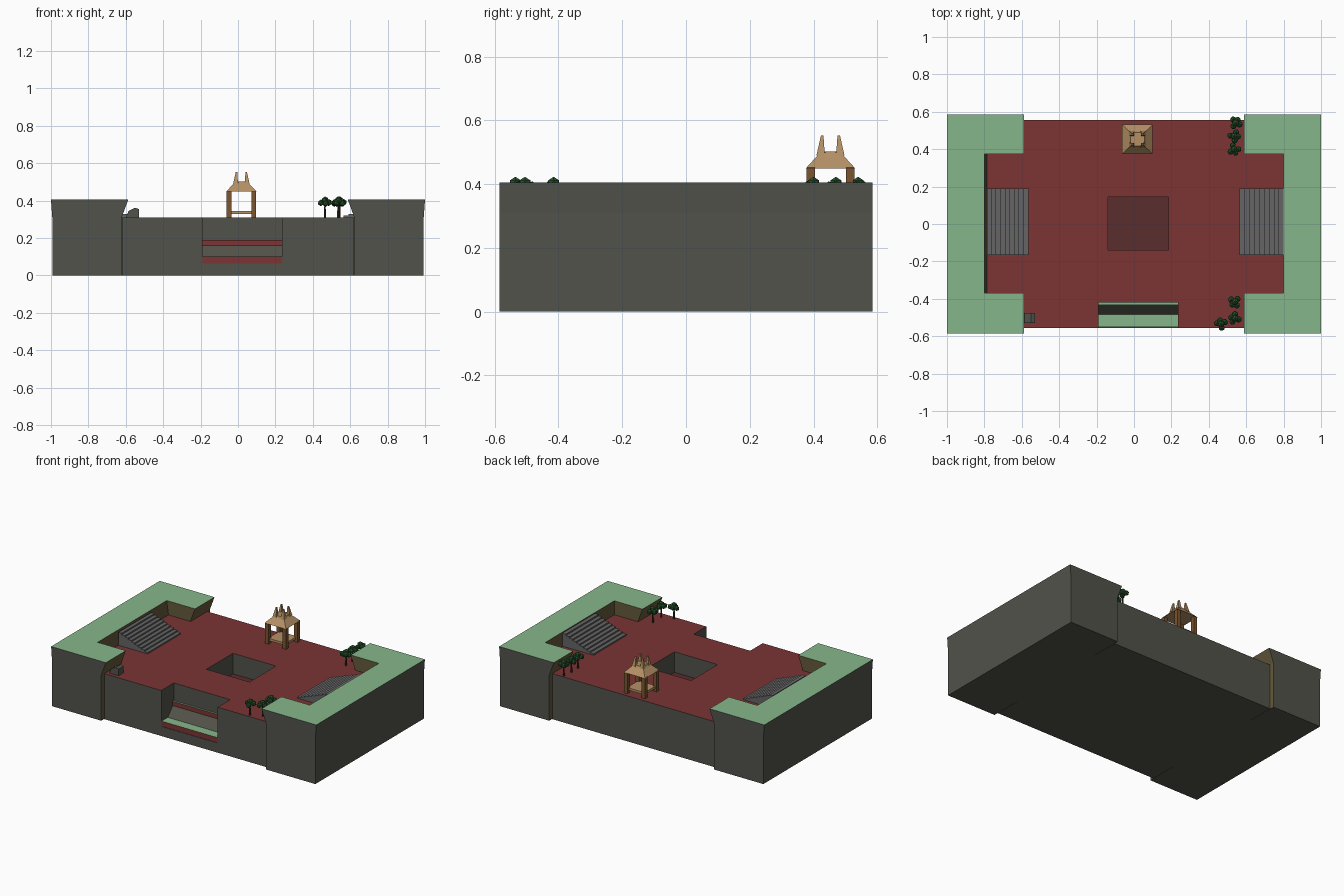
import bpy, bmesh, math
from mathutils import Matrix, Vector

if "Cube" in bpy.data.objects:
    bpy.data.objects.remove(bpy.data.objects["Cube"])


def mat(name, r, g, b):
    m = bpy.data.materials.new(name)
    m.diffuse_color = (r, g, b, 1)
    m.use_nodes = True
    m.node_tree.nodes["Principled BSDF"].inputs["Base Color"].default_value = m.diffuse_color
    return m


STONE = mat("stone", 0.085, 0.085, 0.07)
EARTH = mat("earth", 0.13, 0.10, 0.045)
GRASS = mat("grass", 0.24, 0.47, 0.26)
RED = mat("red_paving", 0.20, 0.035, 0.035)
DARK_RED = mat("pit_floor", 0.10, 0.026, 0.026)
STEP = mat("step_grey", 0.13, 0.13, 0.13)
TAN = mat("tan_roof", 0.46, 0.28, 0.13)
WOOD = mat("wood", 0.20, 0.09, 0.03)
LEAF = mat("leaf", 0.02, 0.09, 0.025)
BARK = mat("bark", 0.04, 0.03, 0.015)


def finish(name, bm, *mats):
    bmesh.ops.recalc_face_normals(bm, faces=bm.faces)
    me = bpy.data.meshes.new(name)
    bm.to_mesh(me)
    bm.free()
    for m in mats:
        me.materials.append(m)
    ob = bpy.data.objects.new(name, me)
    bpy.context.collection.objects.link(ob)
    return ob


def loft(name, rings, *mats):
    """Join closed rings of 3D points and cap both ends."""
    bm = bmesh.new()
    vs = [[bm.verts.new(p) for p in ring] for ring in rings]
    n = len(vs[0])
    for a, b in zip(vs, vs[1:]):
        for i in range(n):
            j = (i + 1) % n
            bm.faces.new((a[i], a[j], b[j], b[i]))
    bm.faces.new(vs[0])
    bm.faces.new(vs[-1])
    return finish(name, bm, *mats)


def box(name, x0, x1, y0, y1, z0, z1, *mats):
    o = [(x0, y0), (x1, y0), (x1, y1), (x0, y1)]
    return loft(name, [[(x, y, z) for x, y in o] for z in (z0, z1)], *mats)


def paint(ob, rule):
    for p in ob.data.polygons:
        p.material_index = rule(p.center, p.normal)


def cut(ob, cutter):
    mod = ob.modifiers.new("cut", 'BOOLEAN')
    mod.operation, mod.object, mod.solver = 'DIFFERENCE', cutter, 'EXACT'
    bpy.context.view_layer.update()
    dg = bpy.context.evaluated_depsgraph_get()
    me = bpy.data.meshes.new_from_object(ob.evaluated_get(dg))
    ob.modifiers.clear()
    ob.data = me
    bpy.data.objects.remove(cutter)


# Central plaza with pit and front recess
outline = [(-.62, -.555), (.62, -.555), (.62, -.37), (.8, -.37), (.8, .375), (.62, .375),
           (.62, .555), (-.62, .555), (-.62, .375), (-.79, .375), (-.79, -.37), (-.62, -.37)]
plaza = loft("plaza", [[(x, y, z) for x, y in outline] for z in (0, .31)])
cut(plaza, box("pit_cutter", -.14, .185, -.14, .145, .17, .5))
recess = [(-.7, .065), (-.485, .065), (-.485, .10), (-.43, .16), (-.42, .16), (-.42, .4), (-.7, .4)]
cut(plaza, loft("recess_cutter", [[(x, y, z) for y, z in recess] for x in (-.19, .235)]))
plaza.data.materials.clear()
for m in (STONE, RED, DARK_RED):
    plaza.data.materials.append(m)
paint(plaza, lambda c, n: 0 if n.z < .9 else 1 if c.z > .3 else 2 if c.y > -.3 else 0)

# Grass-topped ledges with red fronts inside the recess
for name, y0, y1, z0, z1 in (("lower_ledge", -.552, -.485, .065, .10),
                             ("upper_ledge", -.432, -.42, .16, .19)):
    ledge = box(name, -.19, .235, y0, y1, z0, z1, RED, GRASS)
    paint(ledge, lambda c, n: 1 if n.z > .9 else 0)


# Raised C-shaped banks and stairs on both ends
def bank_ring(s, z, outer, arm, inner):
    o = [(outer, -.585), (arm, -.585), (arm, -.37), (inner, -.37),
         (inner, .375), (arm, .375), (arm, .585), (outer, .585)]
    return [(s * x, y, z) for x, y in o]


def bank_paint(c, n):
    if n.z > .9:
        return 1
    return 2 if abs(c.x) < .82 and abs(c.y) < .58 and n.z > -.9 else 0


for s, side, inner in ((-1, "left", .787), (1, "right", .80)):
    bank = loft(side + "_bank", [bank_ring(s, 0, .993, .622, inner),
                                 bank_ring(s, .31, .993, .622, inner),
                                 bank_ring(s, .405, 1, .587, .80)], STONE, GRASS, EARTH)
    paint(bank, bank_paint)
    x_low, x_high, steps = .565, inner, 9
    run, rise = (x_high - x_low) / steps, .088 / steps
    prof = [(x_low, .305)]
    for i in range(steps):
        prof += [(x_low + i * run, .31 + (i + 1) * rise), (x_low + (i + 1) * run, .31 + (i + 1) * rise)]
    prof.append((x_high, .305))
    loft(side + "_stairs", [[(s * x, y, z) for x, z in prof] for y in (-.165, .19)], STEP)

# Small stone block at the front left corner
block = [(-.60, .31), (-.53, .31), (-.53, .355), (-.55, .362), (-.585, .345)]
loft("stone_block", [[(x, y, z) for x, z in block] for y in (-.53, -.475)], STONE)

# Pavilion
cx, cy = .018, .453
for i, (sx, sy) in enumerate([(-1, -1), (1, -1), (1, 1), (-1, 1)]):
    px, py = cx + sx * .066, cy + sy * .062
    box(f"pavilion_post_{i}", px - .013, px + .013, py - .013, py + .013, .31, .452, WOOD)
box("pavilion_floor", cx - .066, cx + .066, cy - .062, cy + .062, .328, .344, TAN)


def square(h, z):
    return [(cx + sx * h, cy + sy * h * .96, z) for sx, sy in ((-1, -1), (1, -1), (1, 1), (-1, 1))]


def octagon(r, z):
    return [(cx + r * math.cos(math.pi / 8 + k * math.pi / 4),
             cy + r * math.sin(math.pi / 8 + k * math.pi / 4), z) for k in range(8)]


loft("pavilion_roof", [square(.081, .449), square(.045, .487), square(.036, .50)], TAN)
loft("roof_cap", [octagon(.045, .485), octagon(.040, .502)], TAN)
for i, (sx, sy) in enumerate([(-1, -1), (1, -1), (1, 1), (-1, 1)]):
    rings = []
    for off, h, z in ((.031, .013, .49), (.028, .008, .525), (.026, .004, .552)):
        rings.append([(cx + sx * off + a * h, cy + sy * off + b * h, z)
                      for a, b in ((-1, -1), (1, -1), (1, 1), (-1, 1))])
    loft(f"roof_horn_{i}", rings, TAN)

# Trees: thin trunk and a cluster of low-poly leaf balls
lobes = [(-.022, .004, .388, .018), (.02, .01, .390, .019), (.004, -.02, .385, .018),
         (-.004, .02, .392, .018), (0, 0, .403, .020)]
spots = [(.465, -.535), (.54, -.505), (.54, -.415), (.535, .40), (.535, .47), (.543, .54)]
for i, (x, y) in enumerate(spots):
    bm = bmesh.new()
    bmesh.ops.create_cone(bm, segments=6, radius1=.006, radius2=.004, depth=.08, cap_ends=True,
                          matrix=Matrix.Translation((x, y, .348)))
    finish(f"tree_trunk_{i}", bm, BARK)
    bm = bmesh.new()
    turn = Matrix.Rotation(i * 1.1, 3, 'Z')
    for lx, ly, lz, r in lobes:
        p = turn @ Vector((lx, ly, lz))
        bmesh.ops.create_icosphere(bm, subdivisions=1, radius=r,
                                   matrix=Matrix.Translation((x + p.x, y + p.y, p.z)))
    finish(f"tree_crown_{i}", bm, LEAF)
